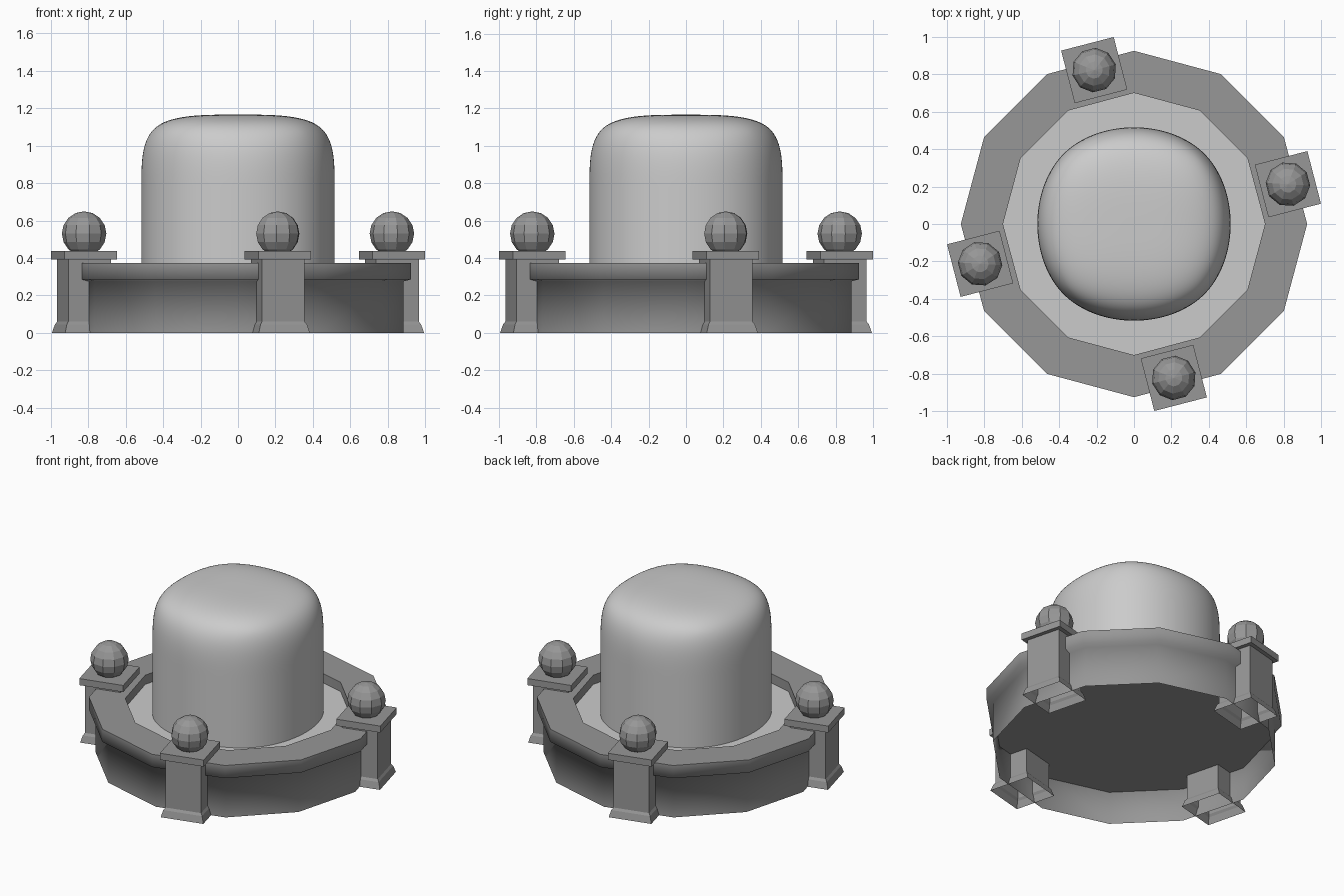
import bpy, bmesh, math
from mathutils import Matrix

if "Cube" in bpy.data.objects:
    bpy.data.objects.remove(bpy.data.objects["Cube"])

stone = bpy.data.materials.new("stone_grey")
stone.diffuse_color = (0.31, 0.31, 0.31, 1)
stone.use_nodes = True
stone.node_tree.nodes["Principled BSDF"].inputs["Base Color"].default_value = stone.diffuse_color


def finish(name, bm, mat=None, smooth=None):
    me = bpy.data.meshes.new(name)
    bmesh.ops.recalc_face_normals(bm, faces=bm.faces)
    bm.to_mesh(me)
    bm.free()
    ob = bpy.data.objects.new(name, me)
    bpy.context.collection.objects.link(ob)
    if mat:
        me.materials.append(mat)
    if smooth:
        bpy.ops.object.select_all(action='DESELECT')
        ob.select_set(True)
        bpy.context.view_layer.objects.active = ob
        bpy.ops.object.shade_smooth_by_angle(angle=math.radians(smooth))
    return ob


def loft(bm, profile, sides, turn=0.0, cap_start=False, cap_end=False, odd=1.0):
    """Stack polygons given as (corner radius, height); odd corners are scaled by odd."""
    rings = []
    for r, z in profile:
        ring = []
        for i in range(sides):
            a = turn + 2 * math.pi * i / sides
            s = r * (odd if i % 2 else 1)
            ring.append(bm.verts.new((s * math.cos(a), s * math.sin(a), z)))
        rings.append(ring)
    for a, b in zip(rings, rings[1:]):
        for i in range(sides):
            j = (i + 1) % sides
            bm.faces.new((a[i], a[j], b[j], b[i]))
    if cap_start:
        bm.faces.new(rings[0])
    if cap_end:
        bm.faces.new(rings[-1])
    return rings


# twelve-sided basin wall with overhanging rim, open underneath
bm = bmesh.new()
loft(bm, [(0.885, 0), (0.885, 0.275), (0.925, 0.286), (0.925, 0.373), (0.70, 0.373), (0.70, 0.23)], 12)
finish("basin_wall", bm, stone, 80)

# basin floor and water surface
bm = bmesh.new()
loft(bm, [(0.885, 0.225)], 12, cap_start=True)
finish("basin_floor", bm, stone)
bm = bmesh.new()
loft(bm, [(0.70, 0.31)], 12, cap_start=True)
finish("water_surface", bm)

# rounded central column: subdivided eight-sided block, top made of four quads
bm = bmesh.new()
c = 0.563
rings = loft(bm, [(c, 0.23), (c, 0.25), (c, 0.35), (c, 0.79), (c, 1.168)], 8, cap_start=True, odd=1.062)
top = rings[-1]
mid = bm.verts.new((0, 0, 1.163))
for i in range(0, 8, 2):
    bm.faces.new((mid, top[i], top[i + 1], top[(i + 2) % 8]))
dome = finish("central_dome", bm, None, 180)
sub = dome.modifiers.new("rounding", 'SUBSURF')
sub.levels = sub.render_levels = 4

# four posts with flared foot, cap slab and ball
q = math.sqrt(2)
for k in range(4):
    ang = math.radians(14.5 + 90 * k)
    place = Matrix.Rotation(ang, 4, 'Z') @ Matrix.Translation((0.849, 0, 0))
    bm = bmesh.new()
    loft(bm, [(0.141 * q, 0), (0.128 * q, 0.045), (0.118 * q, 0.06), (0.118 * q, 0.40)], 4, math.pi / 4)
    finish(f"post_{k + 1}", bm, stone).matrix_world = place
    bm = bmesh.new()
    loft(bm, [(0.145 * q, 0.393), (0.145 * q, 0.438)], 4, math.pi / 4, True, True)
    finish(f"post_cap_{k + 1}", bm, stone).matrix_world = place
    bm = bmesh.new()
    bmesh.ops.create_uvsphere(bm, u_segments=10, v_segments=8, radius=0.119,
                              matrix=Matrix.Translation((0, 0, 0.53)))
    finish(f"post_ball_{k + 1}", bm, stone).matrix_world = place
